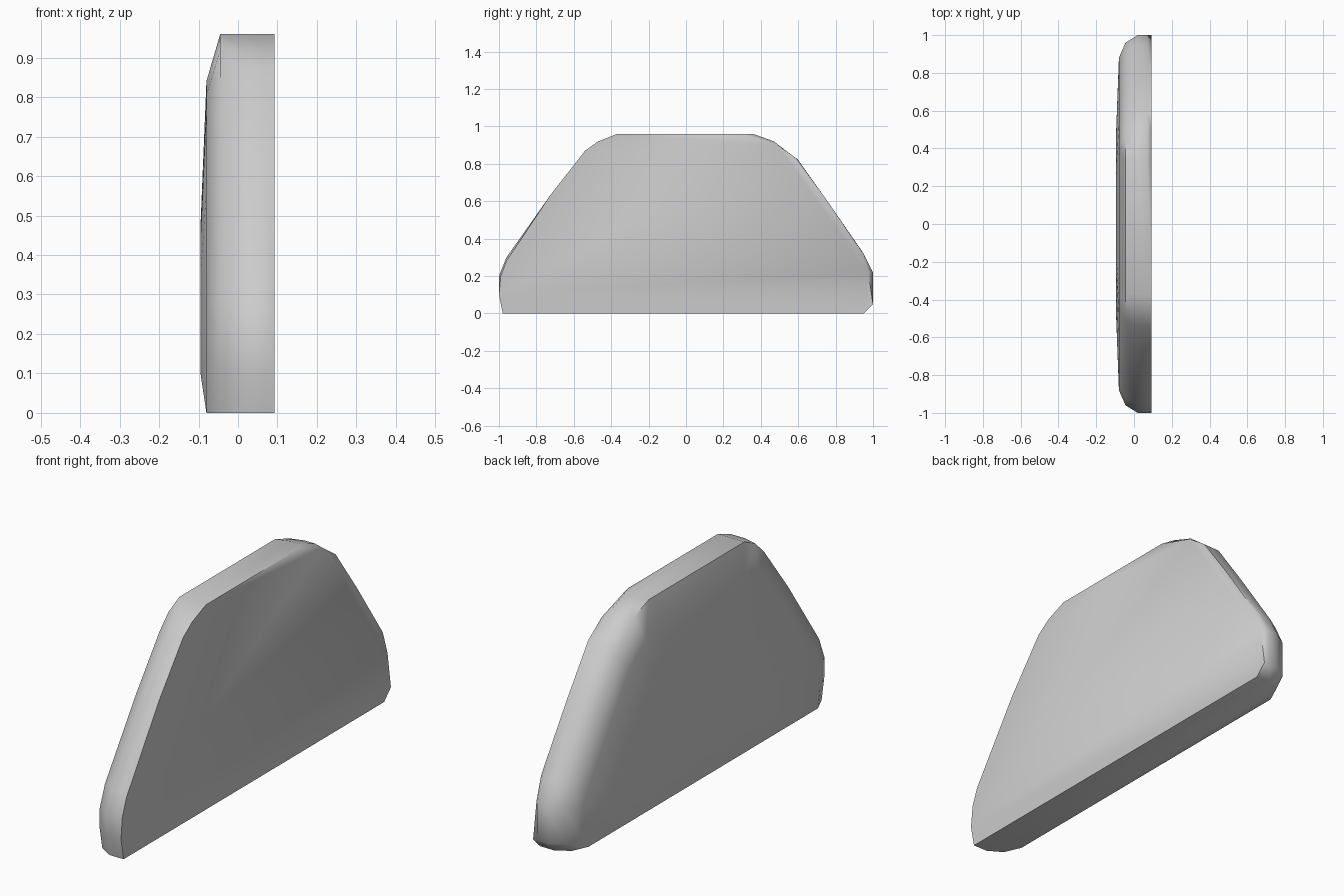
import bpy, bmesh, math

cube = bpy.data.objects.get("Cube")
if cube:
    bpy.data.objects.remove(cube, do_unlink=True)

grey = bpy.data.materials.new("light_grey")
grey.use_nodes = True
color = (0.6, 0.6, 0.6, 1)
grey.diffuse_color = color
grey.node_tree.nodes["Principled BSDF"].inputs["Base Color"].default_value = color

# Outline of the slab in (y, z), from the front foot over the top to the back foot
outline = [(-.98, 0), (-1, .1), (-1, .2), (-.96, .3), (-.72, .64), (-.54, .87),
           (-.47, .92), (-.37, .96), (.36, .96), (.47, .92), (.6, .82),
           (.75, .61), (.95, .32), (1, .22), (1, .05), (.95, 0)]

# Flat side: the same outline with a few chipped corners
flat_side = list(outline)
for index, point in {2: (-.99, .2), 3: (-.96, .28), 8: (.3, .96), 9: (.49, .9),
                     10: (.59, .83), 12: (.94, .33), 13: (.975, .22)}.items():
    flat_side[index] = point


def inset(y_scale, z_scale, lift=0):
    return [(y * y_scale, z * z_scale + lift) for y, z in outline]


# Shoulder keeps the full height of the top edge
shoulder = [(y * .96, z if z > .9 else z * .98) for y, z in outline]
shoulder[7], shoulder[8] = (-.37, .96), (.34, .96)

sections = [(.093, flat_side), (.07, outline), (.02, outline), (-.045, shoulder),
            (-.08, inset(.88, .875)), (-.095, inset(.48, .39, .1))]

# Skin the cross-sections into a closed slab
bm = bmesh.new()
rings = [[bm.verts.new((x, y, z)) for y, z in pts] for x, pts in sections]
count = len(outline)
for a, b in zip(rings, rings[1:]):
    for i in range(count):
        j = (i + 1) % count
        bm.faces.new((a[i], a[j], b[j], b[i]))
bm.faces.new(rings[0])
bm.faces.new(rings[-1])
bmesh.ops.recalc_face_normals(bm, faces=bm.faces)

mesh = bpy.data.meshes.new("rounded_slab")
bm.to_mesh(mesh)
bm.free()
mesh.materials.append(grey)
slab = bpy.data.objects.new("rounded_slab", mesh)
bpy.context.collection.objects.link(slab)

# Smooth the rounded rim, keep the flat side, top and base crisp
bpy.ops.object.select_all(action='DESELECT')
slab.select_set(True)
bpy.context.view_layer.objects.active = slab
bpy.ops.object.shade_smooth_by_angle(angle=math.radians(60))
